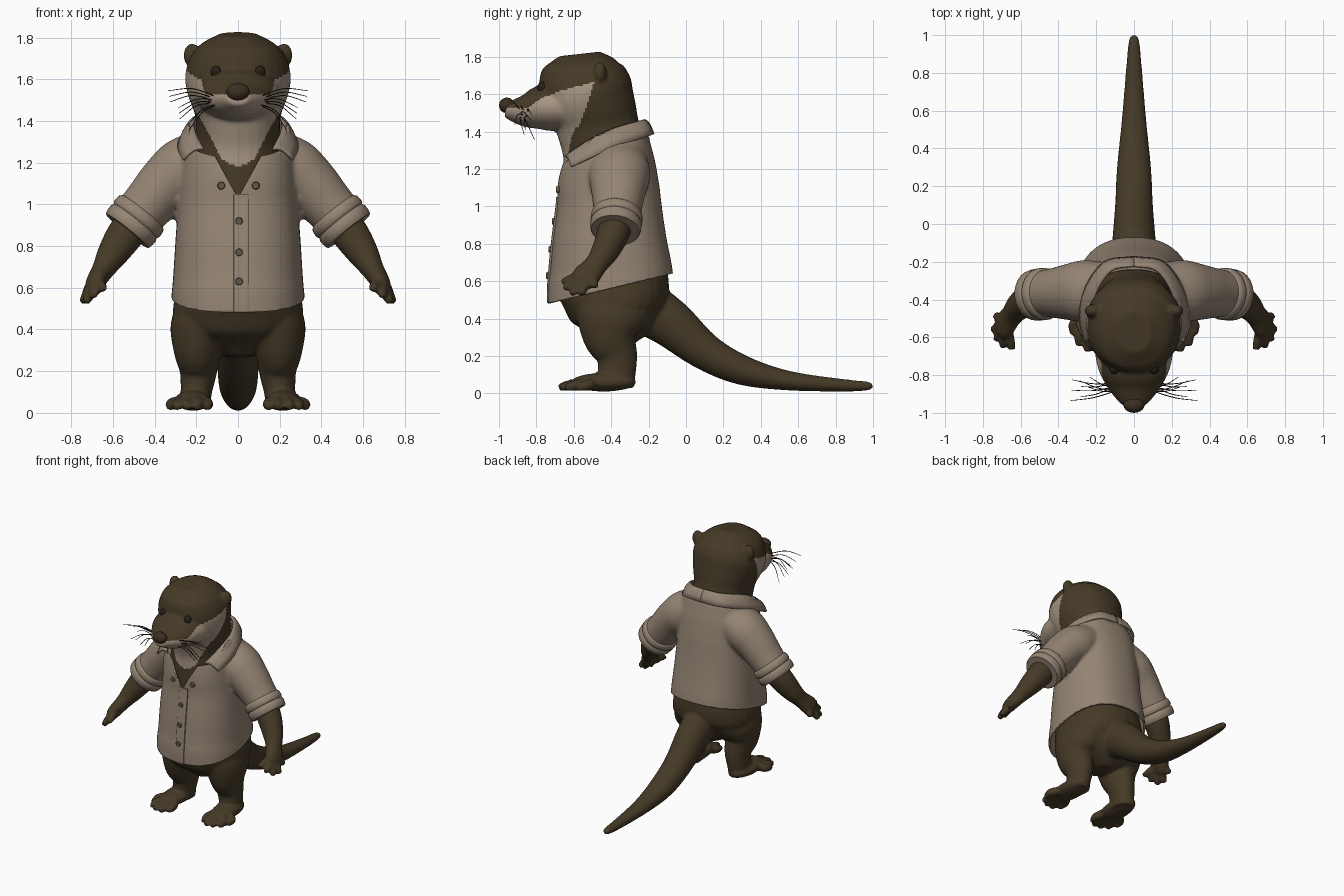
import bpy, bmesh, math
from mathutils import Vector, Matrix

if "Cube" in bpy.data.objects:
    bpy.data.objects.remove(bpy.data.objects["Cube"])


def material(name, rgb):
    m = bpy.data.materials.new(name)
    m.use_nodes = True
    m.diffuse_color = (*rgb, 1)
    bsdf = m.node_tree.nodes["Principled BSDF"]
    bsdf.inputs["Base Color"].default_value = (*rgb, 1)
    bsdf.inputs["Roughness"].default_value = 0.8
    return m


FUR = material("brown fur", (0.06, 0.042, 0.02))
CREAM = material("cream fur", (0.38, 0.30, 0.225))
CLOTH = material("beige cloth", (0.30, 0.235, 0.175))
NOSE = material("dark nose", (0.045, 0.028, 0.015))
EYE = material("dark eye", (0.02, 0.014, 0.008))
BUTTON = material("button brown", (0.13, 0.095, 0.065))


def spline(points, steps):
    """Catmull-Rom interpolation of equal-length tuples."""
    pts = [Vector(p) for p in points]
    pts = [2 * pts[0] - pts[1]] + pts + [2 * pts[-1] - pts[-2]]
    out = []
    for a, b, c, d in zip(pts, pts[1:], pts[2:], pts[3:]):
        for i in range(steps):
            t = i / steps
            out.append(0.5 * (2 * b + (c - a) * t + (2 * a - 5 * b + 4 * c - d) * t * t
                              + (3 * b - a - 3 * c + d) * t ** 3))
    return out + [pts[-2]]


def tube(bm, points, ref=(1, 0, 0), sides=28, power=2.0, steps=4):
    """Loft ovals along (x, y, z, half size along ref, other half size)."""
    pts = spline(points, steps)
    rings = []
    for i, p in enumerate(pts):
        t = (pts[min(i + 1, len(pts) - 1)] - pts[max(i - 1, 0)]).to_3d().normalized()
        u = Vector(ref)
        u = (u - t * u.dot(t)).normalized()
        v = t.cross(u)
        ring = []
        for k in range(sides):
            c, s = math.cos(math.tau * k / sides), math.sin(math.tau * k / sides)
            c = math.copysign(abs(c) ** (2 / power), c)
            s = math.copysign(abs(s) ** (2 / power), s)
            ring.append(bm.verts.new(p.to_3d() + u * (c * p[3]) + v * (s * p[4])))
        rings.append(ring)
    for r, q in zip(rings, rings[1:]):
        for k in range(sides):
            bm.faces.new((r[k], r[k - 1], q[k - 1], q[k]))
    bm.faces.new(rings[0])
    bm.faces.new(rings[-1])


def ball(bm, centre, radii):
    bmesh.ops.create_icosphere(bm, subdivisions=3, radius=1,
                               matrix=Matrix.Translation(centre) @ Matrix.Diagonal((*radii, 1)))


def upright(rings):
    """Turn (z, front y, back y, half width) into loft points."""
    return [(0, (f + b) / 2, z, w, (b - f) / 2) for z, f, b, w in rings]


def finish(name, bm, *mats, angle=40):
    bmesh.ops.recalc_face_normals(bm, faces=bm.faces)
    mesh = bpy.data.meshes.new(name)
    bm.to_mesh(mesh)
    bm.free()
    ob = bpy.data.objects.new(name, mesh)
    bpy.context.collection.objects.link(ob)
    for m in mats:
        mesh.materials.append(m)
    bpy.ops.object.select_all(action="DESELECT")
    ob.select_set(True)
    bpy.context.view_layer.objects.active = ob
    bpy.ops.object.shade_smooth_by_angle(angle=math.radians(angle))
    return ob


def fuse(bm, voxel, smooth):
    """Merge overlapping volumes into one skin and return it as a bmesh."""
    ob = finish("fuse_helper", bm)
    ob.modifiers.clear()
    r = ob.modifiers.new("remesh", "REMESH")
    r.mode, r.voxel_size = "VOXEL", voxel
    s = ob.modifiers.new("smooth", "SMOOTH")
    s.factor, s.iterations = 0.5, smooth
    mesh = bpy.data.meshes.new_from_object(ob.evaluated_get(bpy.context.evaluated_depsgraph_get()))
    out = bmesh.new()
    out.from_mesh(mesh)
    bpy.data.objects.remove(ob)
    bpy.data.meshes.remove(mesh)
    return out


# Body: torso, neck and skull in one loft
bm = bmesh.new()
tube(bm, upright([
    (.27, -.48, -.28, .06), (.36, -.58, -.17, .24), (.44, -.64, -.12, .305), (.52, -.675, -.09, .31),
    (.64, -.69, -.10, .285), (.8, -.68, -.13, .27), (1.0, -.665, -.16, .255), (1.15, -.66, -.18, .24),
    (1.3, -.66, -.215, .205), (1.42, -.69, -.25, .205), (1.5, -.72, -.262, .23), (1.58, -.77, -.275, .252),
    (1.65, -.79, -.30, .248), (1.72, -.785, -.335, .22), (1.77, -.75, -.38, .175), (1.815, -.68, -.46, .09)]),
    power=2.2)
# Muzzle and tail
tube(bm, [(0, -.58, 1.53, .22, .13), (0, -.75, 1.53, .195, .125), (0, -.85, 1.512, .15, .092),
          (0, -.92, 1.512, .1, .062), (0, -.965, 1.517, .055, .04)])
tube(bm, [(0, -.28, .5, .13, .15), (0, -.09, .38, .115, .13), (0, .1, .225, .1, .1), (0, .3, .125, .09, .08),
          (0, .55, .068, .065, .052), (0, .85, .043, .04, .033), (0, .97, .04, .028, .024), (0, 1.0, .04, .01, .01)])
for m in (1, -1):
    # Leg, foot and toes
    tube(bm, [(m * .16, -.37, .52, .13, .22), (m * .185, -.40, .40, .14, .19), (m * .195, -.405, .3, .115, .145),
              (m * .19, -.37, .2, .09, .11), (m * .2, -.37, .1, .075, .1), (m * .2, -.37, .03, .07, .09)])
    ball(bm, (m * .215, -.44, .06), (.088, .175, .05))
    for x, y in ((.145, -.61), (.19, -.645), (.24, -.64), (.285, -.61), (.315, -.55)):
        tube(bm, [(m * .21, -.47, .065, .03, .03), (m * x, y + .03, .045, .027, .03),
                  (m * (x + .008), y - .035, .03, .018, .02)], sides=12)
    # Forearm, palm and fingers
    tube(bm, [(m * .44, -.36, .98, .085, .085), (m * .53, -.385, .87, .088, .09), (m * .6, -.43, .765, .075, .075),
              (m * .645, -.48, .69, .062, .055), (m * .685, -.535, .625, .075, .045),
              (m * .7, -.56, .59, .06, .035)], ref=(0, 1, 0))
    for tip in ((.645, -.665, .595), (.695, -.655, .56), (.73, -.615, .53), (.748, -.56, .528), (.735, -.48, .57)):
        end = Vector((m * tip[0], *tip[1:]))
        root = Vector((m * .68, -.525, .635))
        tube(bm, [(*root, .028, .028), (*root.lerp(end, .6), .028, .028), (*end, .018, .018)],
             ref=(0, 0.3, 1), sides=12)
    # Ear
    ball(bm, (m * .22, -.46, 1.715), (.042, .035, .058))


def is_cream(p):
    """Lower face, throat and chest."""
    if p.z < 1.0 or abs(p.x) > .3:
        return False
    marks = ((-.84, 1.53), (-.78, 1.575), (-.68, 1.615), (-.49, 1.665))
    top = marks[0][1]
    for (y0, z0), (y1, z1) in zip(marks, marks[1:]):
        if p.y > y0:
            top = z0 + (z1 - z0) * min(1, (p.y - y0) / (y1 - y0))
    behind = p.y > -.49 - (1.66 - p.z) * .35
    outside = p.z < 1.42 and abs(p.x) > .08 + (p.z - 1.22) * .52
    return p.z < top and not behind and not outside


body = fuse(bm, .0105, 4)
for f in body.faces:
    f.material_index = int(is_cream(f.calc_center_median()))
finish("body", body, FUR, CREAM, angle=70)

# Shirt: torso and sleeves, then cut hem, neckline and open front
bm = bmesh.new()
front = [(.42, -.738, -.06, .322), (.55, -.738, -.065, .32), (.64, -.73, -.07, .312), (.8, -.715, -.1, .302),
         (1.0, -.69, -.13, .288), (1.12, -.688, -.145, .28), (1.25, -.665, -.165, .275),
         (1.35, -.63, -.19, .26), (1.42, -.6, -.215, .225), (1.5, -.55, -.24, .205)]
tube(bm, upright(front), power=2.35, sides=48)
for m in (1, -1):
    tube(bm, [(m * .12, -.35, 1.26, .14, .12), (m * .25, -.355, 1.175, .165, .152), (m * .34, -.36, 1.1, .15, .14),
              (m * .42, -.365, 1.01, .133, .128), (m * .5, -.37, .92, .12, .118)], ref=(0, 1, 0))
shirt = fuse(bm, .0125, 6)
HEM, NECK, GAP = .24, .487, .55
for point, normal in (((0, -.735, .482), (0, -HEM, 1)), ((0, -.23, 1.44), (0, -NECK, 1)),
                      ((0, 0, 1.03), (1, 0, -GAP)), ((0, 0, 1.03), (1, 0, GAP))):
    bmesh.ops.bisect_plane(shirt, geom=shirt.verts[:] + shirt.edges[:] + shirt.faces[:], dist=1e-5,
                           plane_co=point, plane_no=normal)
gone = []
for f in shirt.faces:
    c = f.calc_center_median()
    hem = c.z < .482 + HEM * (c.y + .735) and abs(c.x) < .36
    neck = c.z > 1.44 + NECK * (c.y + .23) and abs(c.x) < .24
    opening = c.y < -.45 and abs(c.x) < (c.z - 1.03) * GAP
    if hem or neck or opening:
        gone.append(f)
bmesh.ops.delete(shirt, geom=gone, context="FACES")
ob = finish("shirt", shirt, CLOTH)
thick = ob.modifiers.new("thickness", "SOLIDIFY")
thick.thickness, thick.offset = .012, -1

# Rolled cuffs
for m, side in ((1, "left"), (-1, "right")):
    bm = bmesh.new()
    a, b = Vector((m * .455, -.367, .968)), Vector((m * .532, -.378, .872))
    tube(bm, [(*a.lerp(b, t), r, r) for t, r in
              ((0, .118), (.1, .135), (.4, .139), (.5, .13), (.6, .138), (.95, .134), (1, .12), (.98, .09))],
         ref=(0, 1, 0), steps=2)
    finish(side + "_cuff", bm, CLOTH)

# Folded collar
top = [(0, -.225, 1.46), (.12, -.25, 1.452), (.205, -.38, 1.415), (.205, -.52, 1.35), (.165, -.645, 1.265)]
low = [(0, -.175, 1.385), (.16, -.205, 1.375), (.265, -.36, 1.325), (.285, -.5, 1.265), (.262, -.615, 1.212)]
for m, side in ((1, "left"), (-1, "right")):
    bm = bmesh.new()
    rows = []
    for p, q in zip(spline(top, 5), spline(low, 5)):
        row = []
        for t in (0, .25, .5, .75, 1):
            c = p.lerp(q, t) + Vector((0, 0, .02 * math.sin(math.pi * t)))
            row.append(bm.verts.new((m * c.x, c.y, c.z)))
        rows.append(row)
    for r, q in zip(rows, rows[1:]):
        for k in range(4):
            bm.faces.new((r[k], r[k + 1], q[k + 1], q[k]))
    ob = finish(side + "_collar", bm, CLOTH)
    thick = ob.modifiers.new("thickness", "SOLIDIFY")
    thick.thickness, thick.offset = .014, 0

# Button strip and buttons
bm = bmesh.new()
tube(bm, [(.015, y - .001, z, .036, .007) for z, y in
          ((.485, -.735), (.55, -.736), (.64, -.73), (.8, -.715), (1.0, -.69), (1.05, -.687))], power=5)
finish("button_strip", bm, CLOTH)
bm = bmesh.new()
for x, y, z in ((.005, -.74, .63), (.005, -.726, .77), (.005, -.708, .92), (.085, -.685, 1.09), (-.08, -.685, 1.09)):
    bmesh.ops.create_cone(bm, cap_ends=True, segments=16, radius1=.02, radius2=.016, depth=.018,
                          matrix=Matrix.Translation((x, y, z)) @ Matrix.Rotation(math.pi / 2, 4, "X"))
finish("buttons", bm, BUTTON)

# Nose and eyes
bm = bmesh.new()
ball(bm, (0, -.958, 1.54), (.056, .042, .042))
finish("nose", bm, NOSE)
for m, side in ((1, "left"), (-1, "right")):
    bm = bmesh.new()
    ball(bm, (m * .105, -.768, 1.635), (.026, .026, .03))
    finish(side + "_eye", bm, EYE)
    # Whiskers fan out and droop
    bm = bmesh.new()
    for i in range(8):
        root = Vector((m * (.1 + .012 * (i % 3)), -.885 + .02 * (i % 3), 1.515 - .006 * i))
        reach = .235 - .016 * i
        tip = root + Vector((m * reach, -.05 + .035 * (i % 4), .03 - .021 * i))
        mid = root.lerp(tip, .5) + Vector((0, -.01, .025))
        tube(bm, [(*root, .003, .003), (*mid, .0025, .0025), (*tip, .0015, .0015)], ref=(0, 0, 1), sides=5)
    finish(side + "_whiskers", bm, EYE)
